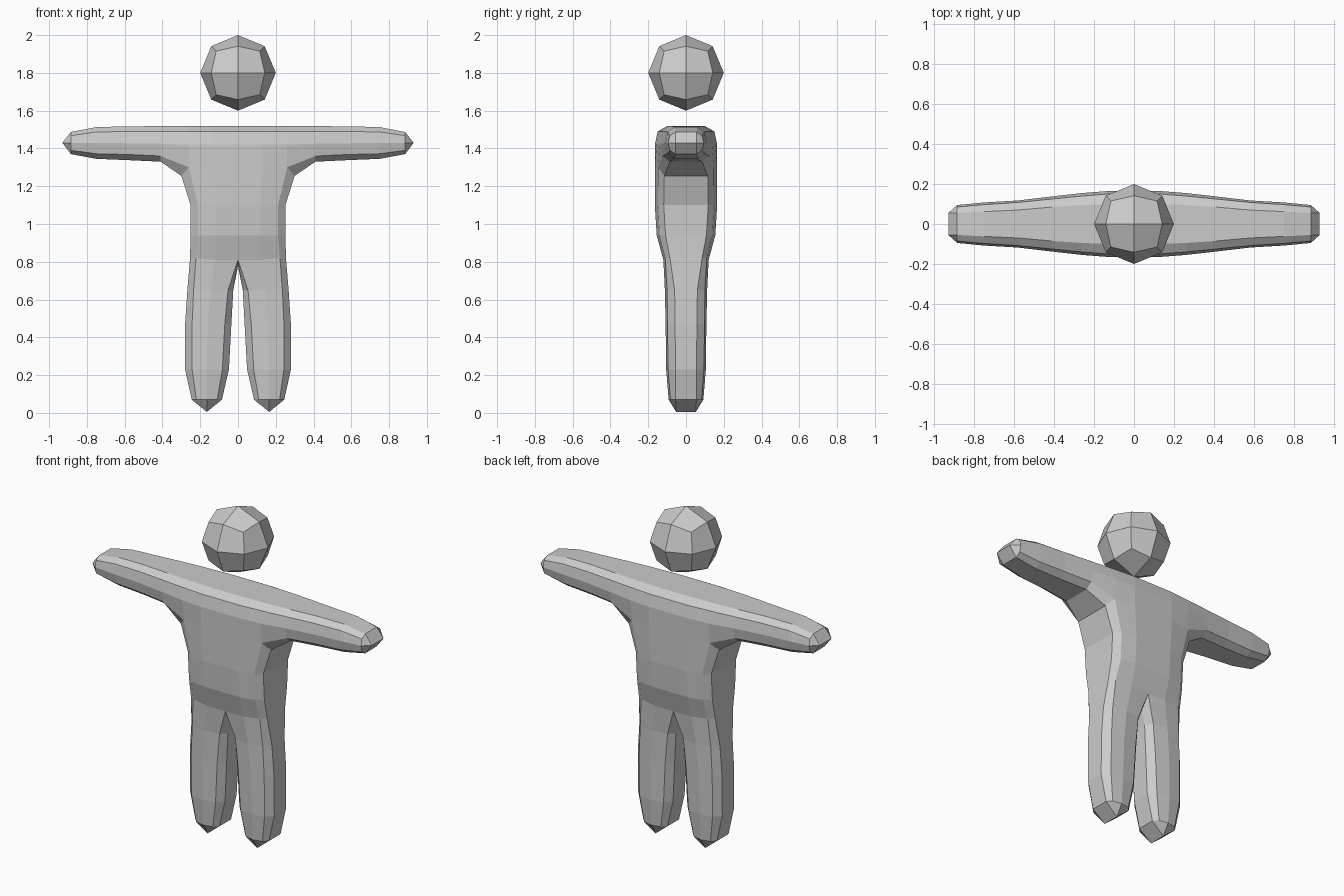
import bpy, bmesh
from mathutils import Vector

if "Cube" in bpy.data.objects:
    bpy.data.objects.remove(bpy.data.objects["Cube"])

grey = bpy.data.materials.new("light_grey")
grey.diffuse_color = (0.6, 0.6, 0.6, 1)
grey.use_nodes = True
grey.node_tree.nodes["Principled BSDF"].inputs["Base Color"].default_value = grey.diffuse_color


def finish(bm, name):
    bmesh.ops.recalc_face_normals(bm, faces=bm.faces[:])
    mesh = bpy.data.meshes.new(name)
    bm.to_mesh(mesh)
    bm.free()
    mesh.materials.append(grey)
    ob = bpy.data.objects.new(name, mesh)
    bpy.context.collection.objects.link(ob)
    return ob


def quad_grid(bm, rows):
    """Skin neighbouring rows of points with quads."""
    vs = [[bm.verts.new(p) for p in r] for r in rows]
    for r, s in zip(vs, vs[1:]):
        for i in range(len(r) - 1):
            bm.faces.new((r[i], r[i + 1], s[i + 1], s[i]))


def round_tip(bm, ring, tip):
    """Close a limb end: ring has 7 points, tip is an edge from tip to y = 0."""
    mid = Vector((tip[0], 0, tip[2]))
    for pts in ((tip, ring[1], ring[2], ring[3]), (tip, ring[3], ring[4], ring[5]),
                (mid, ring[0], ring[1], tip), (tip, ring[5], ring[6], mid)):
        bm.faces.new([bm.verts.new(p) for p in pts])


def leg_ring(z, xs, y_rim, y_bev, y_mid):
    ys = (0, -y_rim, -y_bev, -y_mid, -y_bev, -y_rim, 0)
    xs = (xs[0],) + xs + (xs[-1],)
    return [(x, y, z) for x, y in zip(xs, ys)]


def arm_ring(x, zs, y_rim, y_bev, y_mid):
    ys = (0, -y_rim, -y_bev, -y_mid, -y_bev, -y_rim, 0)
    zs = (zs[0],) + zs + (zs[-1],)
    return [(x, y, z) for y, z in zip(ys, zs)]


bm = bmesh.new()

# leg, from foot to hip (inner rim, inner bevel, middle, outer bevel, outer rim)
leg = [
    leg_ring(0.07, (0.085, 0.11, 0.165, 0.22, 0.245), 0.055, 0.082, 0.092),
    leg_ring(0.23, (0.048, 0.083, 0.165, 0.243, 0.28), 0.055, 0.095, 0.105),
    leg_ring(0.47, (0.035, 0.07, 0.16, 0.243, 0.28), 0.058, 0.098, 0.108),
    leg_ring(0.65, (0.025, 0.053, 0.145, 0.235, 0.268), 0.06, 0.10, 0.112),
]
hip = [(0, 0, 0.778), (0, -0.06, 0.778), (0, -0.12, 0.81), (0.12, -0.12, 0.81),
       (0.222, -0.11, 0.82), (0.254, -0.085, 0.82), (0.254, 0, 0.82)]
quad_grid(bm, leg + [hip])
round_tip(bm, leg[0], (0.165, -0.052, 0.005))

# torso, from hip to armpit
armpit = [(0, -0.165, 1.3), (0.13, -0.165, 1.3), (0.26, -0.147, 1.3),
          (0.30, -0.115, 1.255), (0.30, 0, 1.255)]
torso = [hip[2:]]
for z, yr, yb, ym in ((0.94, 0.108, 0.14, 0.155), (1.1, 0.118, 0.148, 0.165)):
    torso.append([(0, -ym, z), (0.12, -ym, z), (0.212, -yb, z), (0.251, -yr, z), (0.251, 0, z)])
quad_grid(bm, torso + [armpit])

# chest and shoulder
chest = []
for i, (x, yr, yb, ym) in enumerate(((0, 0.10, 0.15, 0.165), (0.13, 0.10, 0.15, 0.165),
                                     (0.26, 0.095, 0.14, 0.155))):
    chest.append([armpit[i], (x, -ym, 1.42), (x, -yb, 1.49), (x, -yr, 1.518), (x, 0, 1.518)])
quad_grid(bm, chest)

# arm, from shoulder to hand
shoulder = [armpit[4], armpit[3]] + chest[2]
arm = [
    arm_ring(0.41, (1.33, 1.36, 1.425, 1.49, 1.518), 0.085, 0.125, 0.138),
    arm_ring(0.58, (1.338, 1.368, 1.427, 1.49, 1.517), 0.07, 0.108, 0.118),
    arm_ring(0.75, (1.345, 1.372, 1.43, 1.487, 1.513), 0.062, 0.097, 0.108),
    arm_ring(0.885, (1.37, 1.39, 1.43, 1.468, 1.487), 0.055, 0.085, 0.095),
]
quad_grid(bm, [shoulder] + arm)
round_tip(bm, arm[-1], (0.93, -0.055, 1.43))

# mirror the quarter left to right and front to back
for axis in (0, 1):
    extra = bmesh.ops.duplicate(bm, geom=bm.verts[:] + bm.edges[:] + bm.faces[:])["geom"]
    for v in extra:
        if isinstance(v, bmesh.types.BMVert):
            v.co[axis] *= -1
bmesh.ops.remove_doubles(bm, verts=bm.verts[:], dist=0.0005)
finish(bm, "body")

# head: cube split once and rounded to a ball
bm = bmesh.new()
bmesh.ops.create_cube(bm, size=2)
bmesh.ops.subdivide_edges(bm, edges=bm.edges[:], cuts=1, use_grid_fill=True)
for v in bm.verts:
    v.co = v.co.normalized() * 0.2 + Vector((0, 0, 1.8))
finish(bm, "head")
